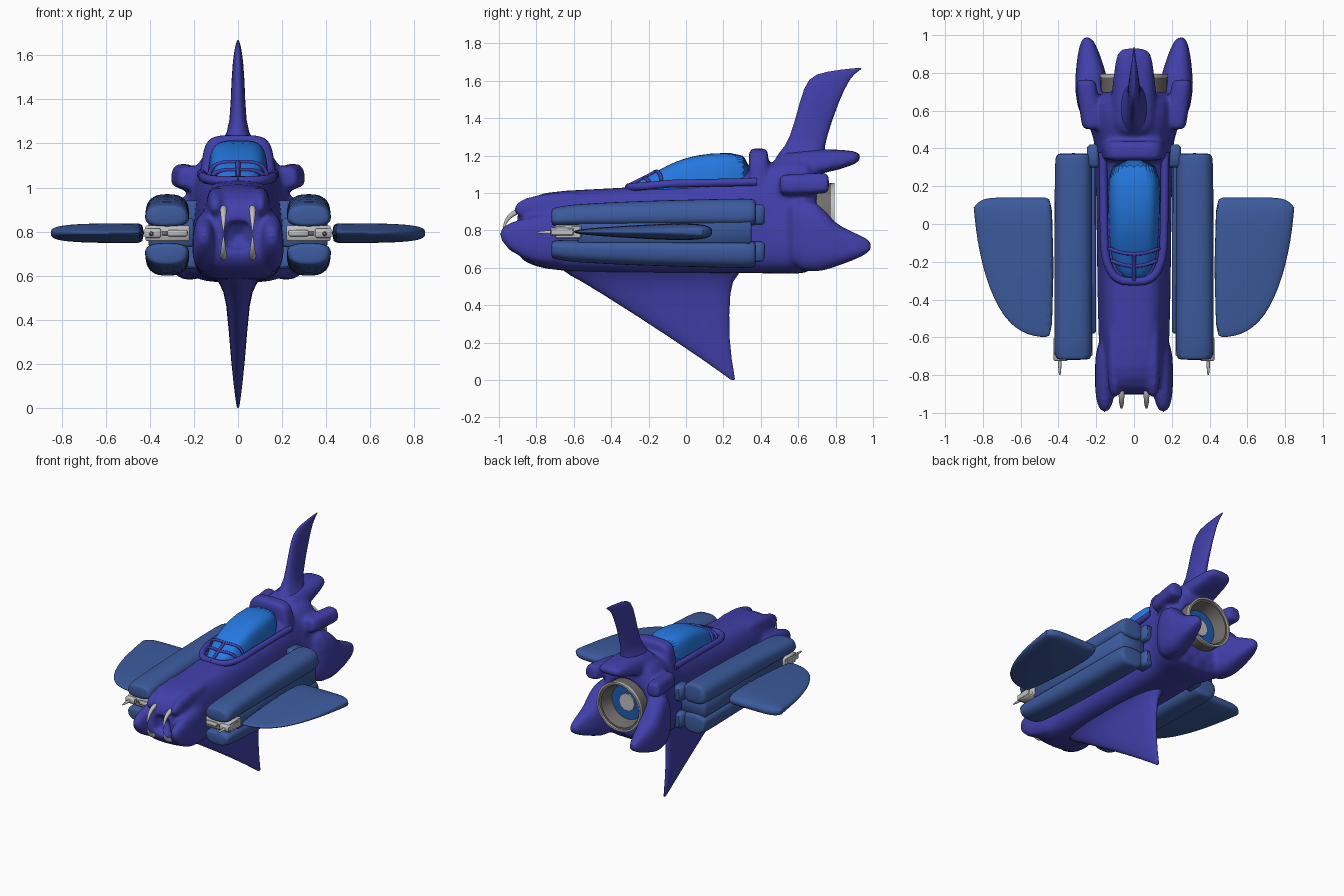
import bpy, bmesh, math
from mathutils import Vector

if "Cube" in bpy.data.objects:
    bpy.data.objects.remove(bpy.data.objects["Cube"])


def material(name, *rgb):
    m = bpy.data.materials.new(name)
    m.diffuse_color = (*rgb, 1)
    m.use_nodes = True
    m.node_tree.nodes["Principled BSDF"].inputs["Base Color"].default_value = m.diffuse_color
    return m


INDIGO = material("indigo hull", .052, .05, .4)
BLUE = material("steel blue", .045, .105, .34)
GLASS = material("bright blue glass", .018, .19, .75)
SILVER = material("silver", .52, .52, .52)
DARK = material("nozzle grey", .16, .15, .14)
GLOW = material("engine blue", .012, .11, .44)


def finish(o, mat, mirror=False, sub=0, bevel=0):
    """Add modifiers, turn into a plain mesh and shade smooth."""
    bpy.context.collection.objects.link(o)
    if mirror:
        o.modifiers.new("mirror", 'MIRROR').use_mirror_merge = False
    if bevel:
        o.modifiers.new("bevel", 'BEVEL').width = bevel
    if sub:
        o.modifiers.new("sub", 'SUBSURF').levels = sub
    o.data.materials.append(mat)
    bpy.ops.object.select_all(action='DESELECT')
    o.select_set(True)
    bpy.context.view_layer.objects.active = o
    bpy.ops.object.convert(target='MESH')
    bpy.ops.object.shade_smooth_by_angle(angle=math.radians(45))
    return bpy.context.view_layer.objects.active


def from_bmesh(name, bm):
    bmesh.ops.recalc_face_normals(bm, faces=bm.faces)
    me = bpy.data.meshes.new(name)
    bm.to_mesh(me)
    bm.free()
    return bpy.data.objects.new(name, me)


def loft(name, axis, mat, n, rings, mid=(0, 0), mirror=False, soft=0, sides=28):
    """Superellipse rings (pos, half width at v0, half width at v1, v0, v1); soft rounds the ends."""
    def shrunk(r, shift, k):
        m, h = (r[3] + r[4]) / 2, (r[4] - r[3]) / 2 * k
        return (r[0] + shift, r[1] * k, r[2] * k, m - h, m + h)
    first, last = rings[0], rings[-1]
    if soft:
        rings = [shrunk(first, 0, .8), shrunk(first, soft * .25, .92), shrunk(first, soft, 1), *rings[1:-1],
                 shrunk(last, -soft, 1), shrunk(last, -soft * .25, .92), shrunk(last, 0, .8)]
    bm = bmesh.new()
    loops = []
    for p, lo, hi, v0, v1 in rings:
        centre = mid[0] + (mid[1] - mid[0]) * (p - first[0]) / (last[0] - first[0])
        loop = []
        for i in range(sides):
            t = 2 * math.pi * i / sides
            c, s = (math.copysign(abs(q) ** (2 / n), q) for q in (math.cos(t), math.sin(t)))
            f = (s + 1) / 2
            u, v = centre + c * (lo + (hi - lo) * f), v0 + (v1 - v0) * f
            loop.append(bm.verts.new({'y': (u, p, v), 'x': (p, v, u), 'z': (u, v, p)}[axis]))
        loops.append(loop)
    for a, b in zip(loops, loops[1:]):
        for i in range(sides):
            j = (i + 1) % sides
            bm.faces.new((a[i], a[j], b[j], b[i]))
    bm.faces.new(loops[0])
    bm.faces.new(loops[-1])
    return finish(from_bmesh(name, bm), mat, mirror, 1)


def tube(name, pts, radius, mat, mirror=False, tip=1):
    cu = bpy.data.curves.new(name, 'CURVE')
    cu.dimensions, cu.bevel_depth, cu.bevel_resolution, cu.use_fill_caps = '3D', radius, 3, True
    sp = cu.splines.new('POLY')
    sp.points.add(len(pts) - 1)
    for i, p in enumerate(pts):
        sp.points[i].co = (*p, 1)
        sp.points[i].radius = 1 + (tip - 1) * (i / (len(pts) - 1)) ** 2
    return finish(bpy.data.objects.new(name, cu), mat, mirror)


def box(name, low, high, mat, bevel=.006):
    bm = bmesh.new()
    bmesh.ops.create_cube(bm, size=1)
    low, high = Vector(low), Vector(high)
    for v in bm.verts:
        v.co = (low + high) / 2 + v.co * (high - low)
    return finish(from_bmesh(name, bm), mat, True, 0, bevel)


def lathe(name, mat, profile, steps=40, zc=.875):
    """Closed (radius, y) profile turned round the engine axis."""
    bm = bmesh.new()
    vs = [bm.verts.new((r, y, zc)) for r, y in profile]
    edges = [bm.edges.new((vs[i - 1], vs[i])) for i in range(len(vs))]
    bmesh.ops.spin(bm, geom=vs + edges, cent=(0, 0, zc), axis=(0, 1, 0), angle=2 * math.pi, steps=steps)
    bmesh.ops.remove_doubles(bm, verts=bm.verts, dist=1e-4)
    return finish(from_bmesh(name, bm), mat)


def disc(name, mat, r, front, back, steps=40):
    return lathe(name, mat, [(0, front), (r, front), (r, back), (0, back)], steps)


arc = [math.pi / 2 * i / 8 for i in range(9)]

# hull pieces, later fused into one smooth skin
body = loft("hull", 'y', INDIGO, 3.8, [
    (-.92, .14, .07, .66, .9), (-.82, .19, .13, .61, .99), (-.7, .21, .14, .58, 1.015), (-.25, .215, .16, .57, 1.03),
    (.36, .215, .185, .57, 1.08), (.45, .225, .18, .57, 1.17), (.58, .3, .19, .565, 1.2), (.73, .31, .18, .57, 1.18)])
cheek = loft("cheek", 'y', INDIGO, 2.6, [
    (-1, .025, .02, .755, .81), (-.93, .055, .045, .68, .85), (-.82, .06, .05, .62, .88), (-.6, .06, .05, .6, .9)],
    (.155, .15), True)
brow = loft("brow", 'y', INDIGO, 2.4, [
    (-.93, .03, .02, .88, .94), (-.8, .045, .04, .85, 1.012), (-.4, .04, .03, .85, 1)], (.1, .11), True)
arch = loft("canopy_arch", 'y', INDIGO, 4.5, [(.335, .19, .15, .95, 1.24), (.44, .19, .15, .95, 1.24)], soft=.015)
hood = loft("tail_hood", 'y', INDIGO, 3, [
    (.45, .15, .11, 1, 1.21), (.6, .15, .1, 1.08, 1.235), (.86, .11, .09, 1.13, 1.235), (.94, .09, .08, 1.175, 1.215)])
stub = loft("shoulder_stub", 'y', INDIGO, 3, [(.5, .06, .05, .99, 1.1), (.765, .06, .05, .995, 1.11)],
            (.22, .255), True, .04)
prong = loft("tail_prong", 'y', INDIGO, 2.8, [
    (.52, .09, .08, .58, 1), (.72, .1, .09, .575, .96), (.78, .09, .075, .6, .84), (.9, .07, .05, .64, .79),
    (1, .03, .02, .69, .745)], (.2, .25), True)
mouth = loft("mouth_cutter", 'y', INDIGO, 4, [(-1.1, .085, .07, .7, .865), (-.82, .085, .07, .7, .865)])
cavity = lathe("cavity_cutter", DARK, [(0, .6), (.165, .6), (.2, 1.1), (0, 1.1)])

bpy.ops.object.select_all(action='DESELECT')
for o in (body, cheek, brow, arch, hood, stub, prong):
    o.select_set(True)
bpy.context.view_layer.objects.active = body
bpy.ops.object.join()


def remesh():
    r = body.modifiers.new("remesh", 'REMESH')
    r.mode, r.voxel_size = 'VOXEL', .012


remesh()
for c in (mouth, cavity):
    c.hide_render = True
    d = body.modifiers.new("cut", 'BOOLEAN')
    d.operation, d.object, d.solver = 'DIFFERENCE', c, 'EXACT'
remesh()
s = body.modifiers.new("smooth", 'SMOOTH')
s.factor, s.iterations = .5, 6
bpy.ops.object.convert(target='MESH')
body.data.materials.clear()
body.data.materials.append(INDIGO)
for p in body.data.polygons:
    p.material_index = 0
    p.use_smooth = True
for c in (mouth, cavity):
    bpy.data.objects.remove(c)

# upper and lower fins
loft("tail_fin", 'z', INDIGO, 2.3, [
    (1.14, .12, .12, .44, .76), (1.22, .065, .065, .5, .74), (1.28, .035, .035, .555, .745),
    (1.5, .031, .031, .61, .82), (1.62, .018, .018, .65, .88), (1.65, .01, .01, .74, .92),
    (1.67, .003, .003, .92, .947)])
loft("keel_fin", 'z', INDIGO, 2.3, [
    (.62, .13, .13, -.74, .36), (.56, .08, .08, -.62, .27), (.5, .052, .052, -.51, .235), (.2, .032, .032, -.04, .228),
    (.01, .008, .008, .23, .262), (0, .004, .004, .24, .262)])

# canopy glass with its frame
loft("canopy_glass", 'y', GLASS, 3.6, [
    (-.3, .07, .05, .99, 1.04), (-.2, .13, .09, .99, 1.09), (-.1, .14, .105, .99, 1.15), (0, .145, .115, .99, 1.19),
    (.12, .148, .12, .99, 1.215), (.36, .148, .125, .99, 1.222)])
tube("canopy_rim", [(.165, .38, 1.06)] + [(.158 * math.cos(a) ** .6, -.08 - .225 * math.sin(a), 1.05 - .02 * math.sin(a))
                                         for a in arc], .022, INDIGO, True)
for name, y, wide, high in (("window_arch", -.16, .132, 1.116), ("window_bar", -.225, .118, 1.08)):
    tube(name, [(wide * math.cos(a) ** .6, y + .03 * math.cos(a), 1.03 + (high - 1.03) * math.sin(a) ** .7)
                for a in arc], .01, INDIGO, True)
tube("window_post", [(0, -.3, 1.043), (0, -.2, 1.093), (0, -.16, 1.116)], .011, INDIGO)

# side pods, mirrored about the wing plane, with core and rear brackets
for name, side in (("upper", 1), ("lower", -1)):
    loft(name + "_pod", 'y', BLUE, 2.7, [
        (y, .108, .09, .785 + side * .036, .785 + side * top)
        for y, top in ((-.72, .14), (-.64, .153), (-.3, .172), (.1, .182), (.375, .187))], (.322, .32), True, .04)
    z = .785 + side * .1
    box(name + "_bracket", (.17, .3, z - .055), (.25, .42, z + .055), BLUE, .015)
box("pod_core", (.2, -.58, .73), (.405, .35, .86), BLUE, .01)

# wings, rounded towards the tip
wing = []
for t in (0, .1, .25, .4, .55, .68, .8, .89, .95, .985, .997):
    full = (1 - t ** 4) ** .3
    wing.append((.425 + .425 * t, .018 * full, .057 * full, .142 - .745 * (1 - t ** 3) ** .6, .142 - .06 * t ** 14))
loft("wing", 'x', BLUE, 2.9, wing, (.793, .793), True)

# guns between the pods
box("gun_body", (.22, -.7, .757), (.42, -.56, .828), SILVER)
box("gun_block", (.35, -.725, .772), (.425, -.6, .815), SILVER)
box("gun_plate", (.23, -.715, .778), (.32, -.6, .808), SILVER)
box("gun_slot", (.3, -.706, .783), (.345, -.65, .8), DARK, .002)
tube("gun_barrel", [(.393, y, .79) for y in (-.71, -.75, -.8)], .011, SILVER, True, .4)

# curved fangs
for name, tip, rise in (("upper_fang", .795, .11), ("lower_fang", .785, -.1)):
    tube(name, [(.066, -.87 - .105 * math.sin(a), tip + rise * math.cos(a)) for a in arc], .016, SILVER, True, .12)

# engine nozzle
lathe("nozzle_ring", DARK, [(.145, .66), (.172, .66), (.178, .78), (.155, .78), (.125, .68)])
lathe("nozzle_lip", SILVER, [(.168, .775), (.18, .775), (.18, .795), (.168, .795)])
disc("engine_disc", GLOW, .14, .64, .69)
disc("engine_core", SILVER, .065, .68, .7, 10)
